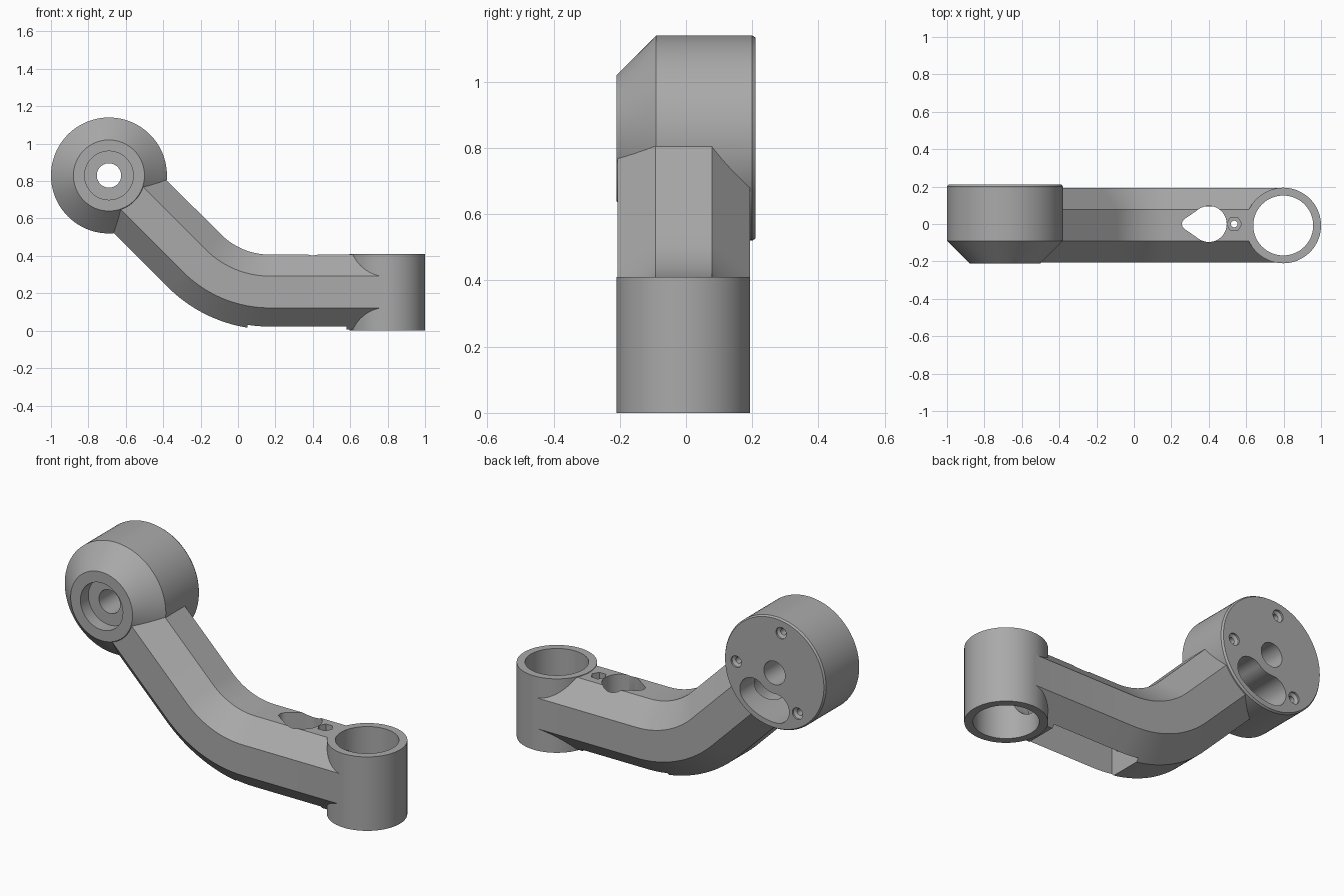
import bpy, bmesh
from math import sin, cos, pi, radians
from mathutils import Vector

cube = bpy.data.objects.get("Cube")
if cube:
    bpy.data.objects.remove(cube, do_unlink=True)

grey = bpy.data.materials.new("satin grey")
grey.use_nodes = True
colour = (0.4, 0.4, 0.4, 1)
grey.diffuse_color = colour
grey.node_tree.nodes["Principled BSDF"].inputs["Base Color"].default_value = colour

X, Y, Z = Vector((1, 0, 0)), Vector((0, 1, 0)), Vector((0, 0, 1))
MID_Y = -0.007
JOINT = Vector((-0.69, 0, 0.83))
SOCKET = Vector((0.798, -0.008, 0))


def loft(name, rings):
    """Closed solid through matching rings of points, capped at both ends."""
    bm = bmesh.new()
    loops = [[bm.verts.new(p) for p in ring] for ring in rings]
    n = len(loops[0])
    for a, b in zip(loops, loops[1:]):
        for i in range(n):
            j = (i + 1) % n
            bm.faces.new((a[i], a[j], b[j], b[i]))
    bm.faces.new(loops[0])
    bm.faces.new(loops[-1])
    bmesh.ops.recalc_face_normals(bm, faces=bm.faces)
    mesh = bpy.data.meshes.new(name)
    bm.to_mesh(mesh)
    bm.free()
    mesh.materials.append(grey)
    obj = bpy.data.objects.new(name, mesh)
    bpy.context.scene.collection.objects.link(obj)
    return obj


def circle(r, n=96):
    return [(r * cos(2 * pi * i / n), r * sin(2 * pi * i / n)) for i in range(n)]


def turned(name, profile, base, along_y=True, n=96):
    """Turned solid; profile holds (radius, distance along the axis)."""
    u, v, axis = (X, Z, Y) if along_y else (X, Y, Z)
    return loft(name, [[base + u * a + v * b + axis * h for a, b in circle(r, n)]
                       for r, h in profile])


def prism(name, outline, low, high, along_y=False):
    """Straight extrusion of an outline."""
    v, axis = (Z, Y) if along_y else (Y, Z)
    return loft(name, [[X * a + v * b + axis * h for a, b in outline]
                       for h in (low, high)])


def sweep(name, section, path):
    """Carry a section of (sideways, upward) points along a path in the xz plane."""
    return loft(name, [[p + Y * a + up * b for a, b in section] for p, up in path])


def combine(target, others, operation):
    bpy.context.view_layer.objects.active = target
    for other in others:
        other.hide_render = True
        mod = target.modifiers.new(operation.lower(), 'BOOLEAN')
        mod.operation, mod.solver, mod.object = operation, 'EXACT', other
        bpy.ops.object.modifier_apply(modifier=mod.name)
        bpy.data.objects.remove(other, do_unlink=True)


def arm_path(start, end_x):
    """Slope down from the joint, bend level, then run to the socket."""
    bend, height, radius, steps = 0.17, 0.207, 0.57, 20
    slope = Vector((1, 0, 1)).normalized()
    path = [(JOINT + Y * MID_Y + Vector((1, 0, -1)).normalized() * start, slope)]
    for i in range(steps + 1):
        a = radians(45) * (1 - i / steps)
        up = Vector((sin(a), 0, cos(a)))
        path.append((Vector((bend, MID_Y, height + radius)) - radius *
                     Vector((sin(a), 0, cos(a))), up))
    path.append((Vector((end_x, MID_Y, height)), Z))
    return path


# Main body: chamfered joint drum, octagonal arm and upright socket
f, w = 0.085, 0.2
octagon = [(f, w), (w, f), (w, -f), (f, -w), (-f, -w), (-w, -f), (-w, f), (-f, w)]
body = turned("bent_arm", [(0.19, -0.21), (0.31, -0.09), (0.31, 0.2), (0.303, 0.21)], JOINT)
arm = sweep("arm", octagon, arm_path(0, SOCKET.x))
socket = turned("socket", [(0.202, 0), (0.202, 0.41)], SOCKET, False)
combine(body, [arm, socket], 'UNION')

# Openings in the joint drum
cutters = [turned("pivot_hole", [(0.065, -0.3), (0.065, 0.3)], JOINT),
           turned("front_recess", [(0.13, -0.3), (0.13, -0.14)], JOINT)]
for angle in (100, 0, 233):
    a = radians(angle)
    at = JOINT + 0.235 * Vector((cos(a), 0, sin(a)))
    cutters.append(turned("screw_hole", [(0.017, 0.05), (0.017, 0.19), (0.032, 0.2),
                                         (0.032, 0.25)], at, n=32))

# Curved cable opening in the back of the drum
mid, reach, half = 0.195, 0.08, 0.4
centre = radians(-70)
slot = []
for i in range(17):
    a = centre - half + 2 * half * i / 16
    slot.append((JOINT.x + (mid + reach) * cos(a), JOINT.z + (mid + reach) * sin(a)))
for side, turn in ((1, 0), (-1, pi)):
    end = centre + side * half
    for i in range(1, 16):
        b = end + turn + pi * i / 16
        slot.append((JOINT.x + mid * cos(end) + reach * cos(b),
                     JOINT.z + mid * sin(end) + reach * sin(b)))
    if side == 1:
        for i in range(17):
            a = centre + half - 2 * half * i / 16
            slot.append((JOINT.x + (mid - reach) * cos(a), JOINT.z + (mid - reach) * sin(a)))
cutters.append(prism("cable_opening", slot, -0.05, 0.3, True))

# Cable channel through the arm and the open slot under it
cutters.append(sweep("cable_channel", circle(0.098, 40), arm_path(0.17, SOCKET.x)))
box = [(0.05, MID_Y - 0.1), (0.58, MID_Y - 0.1), (0.58, MID_Y + 0.1), (0.05, MID_Y + 0.1)]
cutters.append(prism("under_slot", box, -0.1, 0.22))

# Teardrop window, nut pocket and its hole
drop = [(0.4 + 0.096 * cos(radians(d)), 0.096 * sin(radians(d)))
        for d in range(-120, 121, 5)]
drop += [(0.29 + 0.033 * cos(radians(d)), 0.033 * sin(radians(d)))
         for d in range(120, 241, 10)]
cutters.append(prism("teardrop_window", drop, 0.15, 0.6))
nut = Vector((0.536, 0, 0))
cutters.append(turned("nut_pocket", [(0.04, 0.36), (0.04, 0.5)], nut, False, 6))
cutters.append(turned("nut_hole", [(0.018, 0.1), (0.018, 0.5)], nut, False, 24))

# Socket bore
cutters.append(turned("socket_bore", [(0.16, -0.1), (0.16, 0.6)], SOCKET, False))
combine(body, cutters, 'DIFFERENCE')

# Smooth curved faces, keep hard edges
bpy.ops.object.select_all(action='DESELECT')
body.select_set(True)
bpy.context.view_layer.objects.active = body
bpy.ops.object.shade_smooth_by_angle(angle=radians(25))
